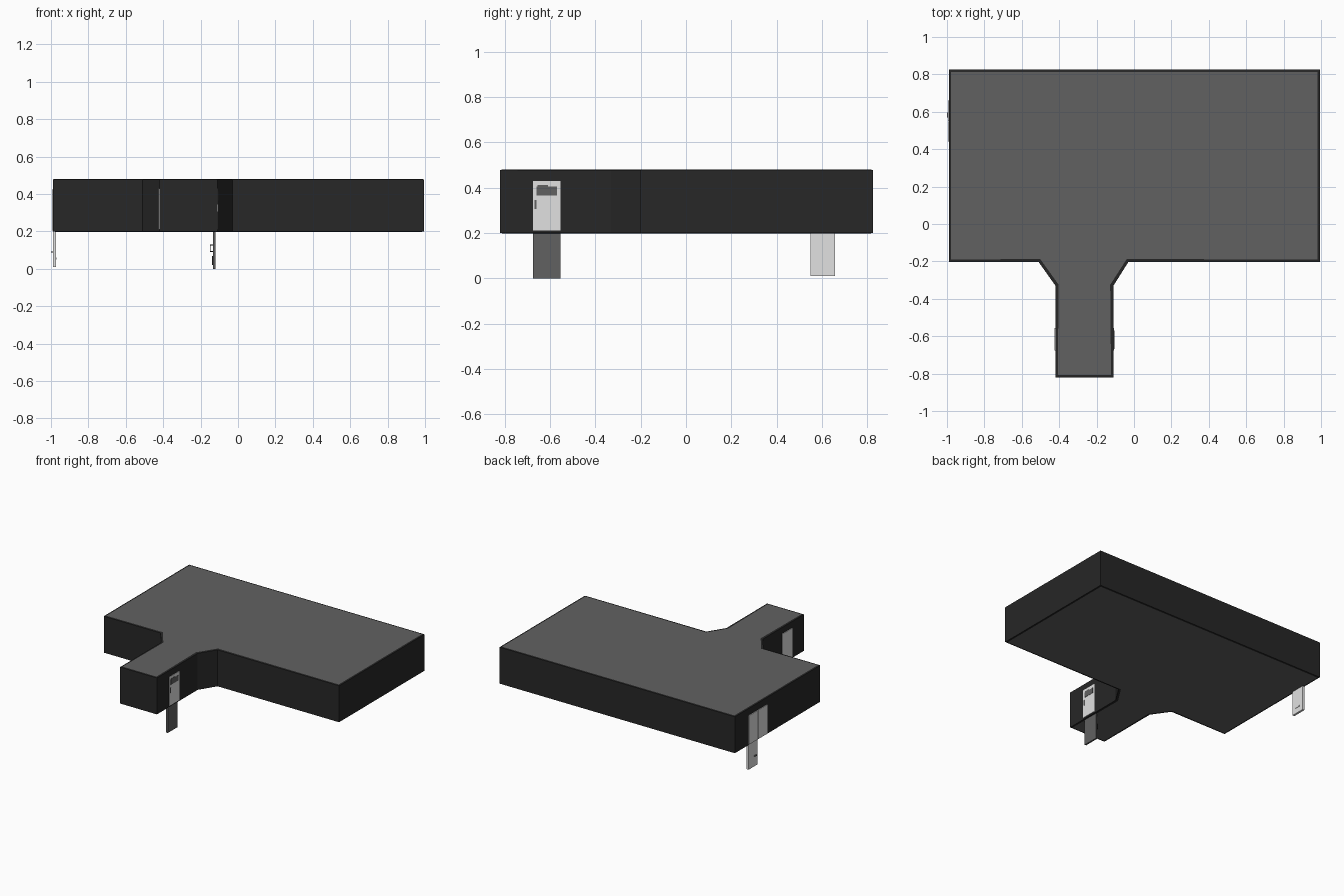
import bpy, bmesh

if "Cube" in bpy.data.objects:
    bpy.data.objects.remove(bpy.data.objects["Cube"])


def material(name, value):
    m = bpy.data.materials.new(name)
    m.diffuse_color = (value, value, value, 1)
    m.use_nodes = True
    m.node_tree.nodes["Principled BSDF"].inputs["Base Color"].default_value = m.diffuse_color
    return m


BLACK = material("wall black", 0.02)
GREY = material("panel grey", 0.12)
LIGHT = material("door light grey", 0.75)


def finish(name, bm, mats):
    bmesh.ops.recalc_face_normals(bm, faces=bm.faces)
    me = bpy.data.meshes.new(name)
    bm.to_mesh(me)
    bm.free()
    for m in mats:
        me.materials.append(m)
    ob = bpy.data.objects.new(name, me)
    bpy.context.collection.objects.link(ob)
    return ob


def box(name, x, y, z, mat):
    bm = bmesh.new()
    bmesh.ops.create_cube(bm, size=1)
    for v in bm.verts:
        v.co = [r[0] if c < 0 else r[1] for c, r in zip(v.co, (x, y, z))]
    return finish(name, bm, [mat])


# T-shaped slab: black walls with a grey inset panel on top and bottom
outline = [(-0.99, -0.203), (-0.51, -0.203), (-0.42, -0.33), (-0.42, -0.82),
           (-0.11, -0.82), (-0.11, -0.33), (-0.03, -0.203), (0.995, -0.203),
           (0.995, 0.825), (-0.99, 0.825)]
bm = bmesh.new()
base = bm.faces.new([bm.verts.new((x, y, 0.2)) for x, y in outline])
ext = bmesh.ops.extrude_face_region(bm, geom=[base], use_keep_orig=True)
top_verts = [g for g in ext["geom"] if isinstance(g, bmesh.types.BMVert)]
bmesh.ops.translate(bm, vec=(0, 0, 0.278), verts=top_verts)
bmesh.ops.recalc_face_normals(bm, faces=bm.faces)
caps = [f for f in bm.faces if abs(f.normal.z) > 0.9]
for cap in caps:
    bmesh.ops.inset_region(bm, faces=[cap], thickness=0.018, depth=0.002)
    cap.material_index = 1
finish("slab", bm, [BLACK, GREY])

# Neck doors: one on each side wall, the right one with a hanging lower leaf
box("neck_door_right", (-0.115, -0.106), (-0.675, -0.555), (0.21, 0.43), LIGHT)
box("neck_door_left", (-0.425, -0.415), (-0.675, -0.555), (0.21, 0.43), LIGHT)
box("neck_door_window", (-0.108, -0.104), (-0.66, -0.57), (0.365, 0.405), GREY)
box("neck_door_window_rail", (-0.108, -0.104), (-0.655, -0.61), (0.405, 0.412), GREY)
box("neck_door_handle", (-0.108, -0.103), (-0.668, -0.66), (0.305, 0.345), GREY)
box("hanging_leaf", (-0.133, -0.12), (-0.675, -0.555), (0.0, 0.212), GREY)
box("hanging_leaf_window", (-0.14, -0.132), (-0.66, -0.57), (0.02, 0.068), BLACK)

# Small C-shaped handle behind the hanging leaf
for i, z in enumerate((0.09, 0.125)):
    box(f"leaf_handle_arm_{i}", (-0.15, -0.132), (-0.575, -0.567), (z, z + 0.005), BLACK)
box("leaf_handle_grip", (-0.15, -0.146), (-0.575, -0.567), (0.09, 0.13), BLACK)

# Double door on the left wall of the slab, with a hanging light leaf
for i, y in enumerate((0.44, 0.552)):
    box(f"side_door_{i}", (-0.995, -0.985), (y, y + 0.108), (0.205, 0.425), LIGHT)
box("side_leaf", (-0.989, -0.973), (0.55, 0.658), (0.01, 0.205), LIGHT)
box("side_leaf_slot", (-0.974, -0.971), (0.58, 0.625), (0.05, 0.06), LIGHT)
box("side_leaf_handle", (-1.0, -0.988), (0.57, 0.595), (0.088, 0.093), GREY)
